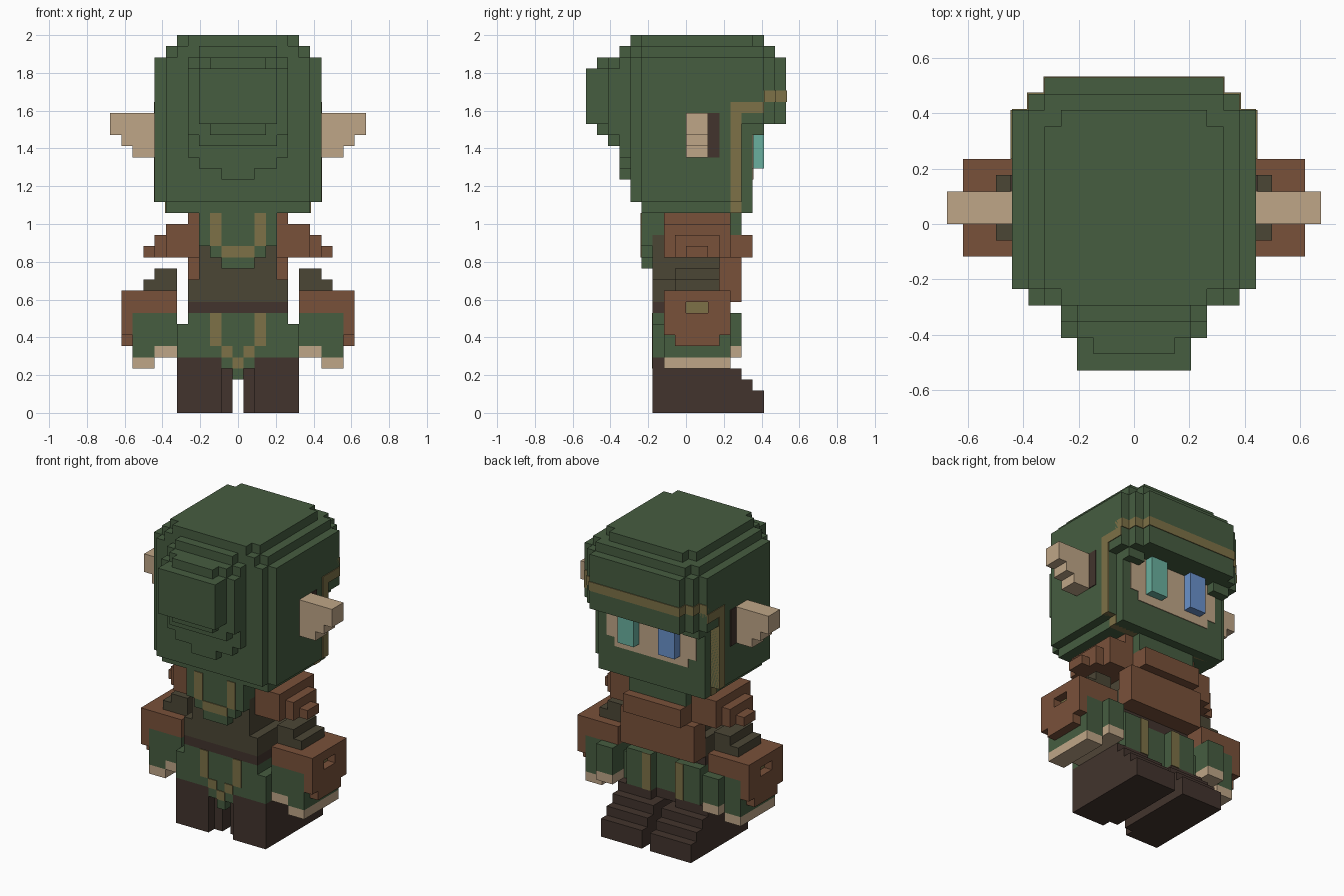
import bpy
import bmesh

VOXEL = 2 / 34   # edge of one block
SKIM = 0.08      # thickness of painted plates, in blocks

if "Cube" in bpy.data.objects:
    bpy.data.objects.remove(bpy.data.objects["Cube"])


def paint(name, code):
    """Flat material from an sRGB hex code."""
    def linear(c):
        return c / 12.92 if c <= 0.04045 else ((c + 0.055) / 1.055) ** 2.4
    rgb = [linear(int(code[i:i + 2], 16) / 255) for i in (0, 2, 4)]
    mat = bpy.data.materials.new(name)
    mat.use_nodes = True
    mat.diffuse_color = (*rgb, 1)
    shader = mat.node_tree.nodes["Principled BSDF"]
    shader.inputs["Base Color"].default_value = (*rgb, 1)
    shader.inputs["Roughness"].default_value = 0.9
    return mat


green = paint("hood green", "465D40")
skin = paint("skin", "BFA687")
leather = paint("leather brown", "79513A")
dark = paint("dark brown", "42342D")
olive = paint("olive cloth", "4B4635")
trim = paint("tan trim", "7D7147")
teal = paint("teal eye", "6AB09F")
blue = paint("blue eye", "6A92CC")


class Part:
    """One object made of boxes measured in blocks."""

    def __init__(self, name, mat):
        self.mesh = bpy.data.meshes.new(name)
        self.mesh.materials.append(mat)
        obj = bpy.data.objects.new(name, self.mesh)
        bpy.context.collection.objects.link(obj)

    def box(self, left, right, back, front, low, high):
        bm = bmesh.new()
        bm.from_mesh(self.mesh)
        cube = bmesh.ops.create_cube(bm, size=1)["verts"]
        for v in cube:
            v.co.x = (right if v.co.x > 0 else left) * VOXEL
            v.co.y = (front if v.co.y > 0 else back) * VOXEL
            v.co.z = (high if v.co.z > 0 else low) * VOXEL
        bm.to_mesh(self.mesh)
        bm.free()
        return self

    def slab(self, wide, back, front, low, high):
        """Box centred on the middle plane."""
        return self.box(-wide / 2, wide / 2, back, front, low, high)

    def pair(self, inner, outer, back, front, low, high):
        """Box and its mirror image."""
        self.box(inner, outer, back, front, low, high)
        return self.box(-outer, -inner, back, front, low, high)


# Hood: stepped crown, walls, brim
hood = Part("hood", green)
hood.slab(wide=11, back=-4, front=6, low=33, high=34)
hood.slab(wide=9, back=-5, front=7, low=33, high=34)
hood.slab(wide=13, back=-4, front=7, low=32, high=33)
hood.slab(wide=11, back=-5, front=8, low=32, high=33)
hood.slab(wide=15, back=-4, front=5, low=19, high=32)
hood.slab(wide=13, back=-5, front=6, low=19, high=32)
hood.slab(wide=13, back=-4, front=6, low=18, high=19)
hood.slab(wide=15, back=4, front=7, low=26, high=32)
hood.slab(wide=13, back=4, front=8, low=26, high=32)
hood.slab(wide=11, back=4, front=9, low=26, high=32)
hood.pair(inner=4.5, outer=6.5, back=5, front=7, low=25, high=26)

# Bulge at the back of the hood
bulge = Part("hood_bulge", green)
bulge.slab(wide=7, back=-6, front=-4, low=22, high=33)
bulge.slab(wide=9, back=-6, front=-4, low=23, high=32)
bulge.slab(wide=3, back=-6, front=-4, low=21, high=22)
bulge.slab(wide=7, back=-7, front=-6, low=24, high=32)
bulge.slab(wide=9, back=-7, front=-6, low=25, high=31)
bulge.slab(wide=5, back=-8, front=-7, low=25, high=32)
bulge.slab(wide=7, back=-9, front=-7, low=26, high=31)

# Painted hood stripe
stripe = Part("hood_stripe", trim)
stripe.slab(wide=15 + 2 * SKIM, back=4, front=5, low=19, high=28)
stripe.slab(wide=13 + 2 * SKIM, back=4, front=5, low=18, high=19)
stripe.slab(wide=15 + 2 * SKIM, back=5, front=7, low=27, high=28)
stripe.slab(wide=15, back=6, front=7 + SKIM, low=28, high=29)
stripe.slab(wide=13 + 2 * SKIM, back=7, front=8 + SKIM, low=28, high=29)
stripe.slab(wide=11 + 2 * SKIM, back=8, front=9 + SKIM, low=28, high=29)

# Face
face = Part("face", skin)
face.slab(wide=9, back=5, front=6 + SKIM, low=21, high=26)
face.slab(wide=11, back=5, front=6 + SKIM, low=22, high=26)
Part("left_eye", teal).box(left=1.5, right=3.5, back=6, front=7, low=22, high=26)
Part("right_eye", blue).box(left=-3.5, right=-1.5, back=6, front=7, low=22, high=26)

# Ears and the dark slits beside them
ears = Part("ears", skin)
for step, reach in enumerate((9.5, 10.5, 11.5, 11.5)):
    ears.pair(inner=7, outer=reach, back=0, front=2, low=23 + step, high=24 + step)
slits = Part("ear_slits", dark)
slits.pair(inner=7, outer=7.5 + SKIM, back=2, front=3, low=23, high=27)

# Neck and hood tail
tail = Part("hood_tail", green)
tail.slab(wide=7, back=-3, front=5, low=16, high=18)
tail.slab(wide=7, back=-4, front=-3, low=15, high=18)
tail.slab(wide=5, back=-4, front=-3, low=14, high=15)
tail.slab(wide=3, back=-4, front=-3, low=13, high=14)
tail_trim = Part("tail_trim", trim)
tail_trim.pair(inner=1.5, outer=2.5, back=-4 - SKIM, front=-4, low=15, high=18)
tail_trim.slab(wide=3, back=-4 - SKIM, front=-4, low=14, high=15)

# Torso, belt and chest plate
torso = Part("torso", olive)
torso.slab(wide=9, back=-3, front=3, low=10, high=12)
torso.slab(wide=7, back=-3, front=3, low=12, high=16)
Part("belt", dark).slab(wide=9, back=-3, front=3, low=9, high=10)
chest = Part("chest_plate", leather)
chest.slab(wide=9, back=3, front=5, low=10, high=14)
chest.slab(wide=7, back=3, front=6, low=14, high=16)

# Shoulder pads, a stepped pyramid on each side
pads = Part("shoulder_pads", leather)
pads.pair(inner=3.5, outer=4.5, back=-2, front=4, low=14, high=18)
pads.pair(inner=4.5, outer=6.5, back=-2, front=4, low=14, high=17)
pads.pair(inner=6.5, outer=7.5, back=-1, front=3, low=14, high=16)
pads.pair(inner=7.5, outer=8.5, back=0, front=2, low=14, high=15)

# Skirt with an open front and a pointed back
skirt = Part("skirt", green)
skirt.slab(wide=9, back=-3, front=3, low=8, high=9)
skirt.slab(wide=11, back=-3, front=3, low=5, high=8)
skirt.pair(inner=1.5, outer=4.5, back=3, front=4, low=5, high=9)
skirt.slab(wide=3, back=-3, front=-2, low=4, high=5)
skirt.slab(wide=1, back=-3, front=-2, low=3, high=4)
skirt_trim = Part("skirt_trim", trim)
skirt_trim.pair(inner=1.5, outer=2.5, back=-3 - SKIM, front=-3, low=6, high=9)
skirt_trim.pair(inner=0.5, outer=1.5, back=-3 - SKIM, front=-3, low=5, high=6)
skirt_trim.slab(wide=1, back=-3 - SKIM, front=-3, low=4, high=5)
skirt_trim.pair(inner=1.5, outer=2.5, back=4, front=4 + SKIM, low=5, high=9)

# Legs and boots
legs = Part("legs", dark)
legs.pair(inner=1.5, outer=5.5, back=-3, front=4, low=0, high=5)
legs.pair(inner=0.5, outer=5.5, back=-2, front=5, low=0, high=4)
legs.pair(inner=0.5, outer=5.5, back=5, front=6, low=0, high=3)
legs.pair(inner=0.5, outer=5.5, back=6, front=7, low=0, high=2)
legs.slab(wide=3, back=-2, front=3, low=4, high=5)

# Upper arms
uppers = Part("upper_arms", olive)
uppers.pair(inner=5.5, outer=8.5, back=-1, front=3, low=11, high=12)
uppers.pair(inner=5.5, outer=7.5, back=-1, front=3, low=12, high=13)

# Leather bracers with a notched outer plate
bracers = Part("bracers", leather)
bracers.pair(inner=5.5, outer=9.5, back=-2, front=4, low=9, high=11)
bracers.pair(inner=9.5, outer=10.5, back=-2, front=0, low=7, high=11)
bracers.pair(inner=9.5, outer=10.5, back=2, front=4, low=7, high=11)
bracers.pair(inner=9.5, outer=10.5, back=0, front=2, low=7, high=9)
bracers.pair(inner=9.5, outer=10.5, back=0, front=2, low=10, high=11)
bracers.pair(inner=9.5, outer=10.5, back=-1, front=3, low=6, high=7)
studs = Part("bracer_studs", trim)
studs.pair(inner=9.5, outer=9.5 + SKIM, back=0, front=2, low=9, high=10)

# Sleeves and hands
sleeves = Part("sleeves", green)
sleeves.pair(inner=7.5, outer=9.5, back=-2, front=4, low=5, high=9)
sleeves.pair(inner=5.5, outer=7.5, back=-2, front=5, low=6, high=9)
hands = Part("hands", skin)
hands.pair(inner=7.5, outer=9.5, back=-2, front=4, low=4, high=5)
hands.pair(inner=5.5, outer=7.5, back=-2, front=5, low=5, high=6)
